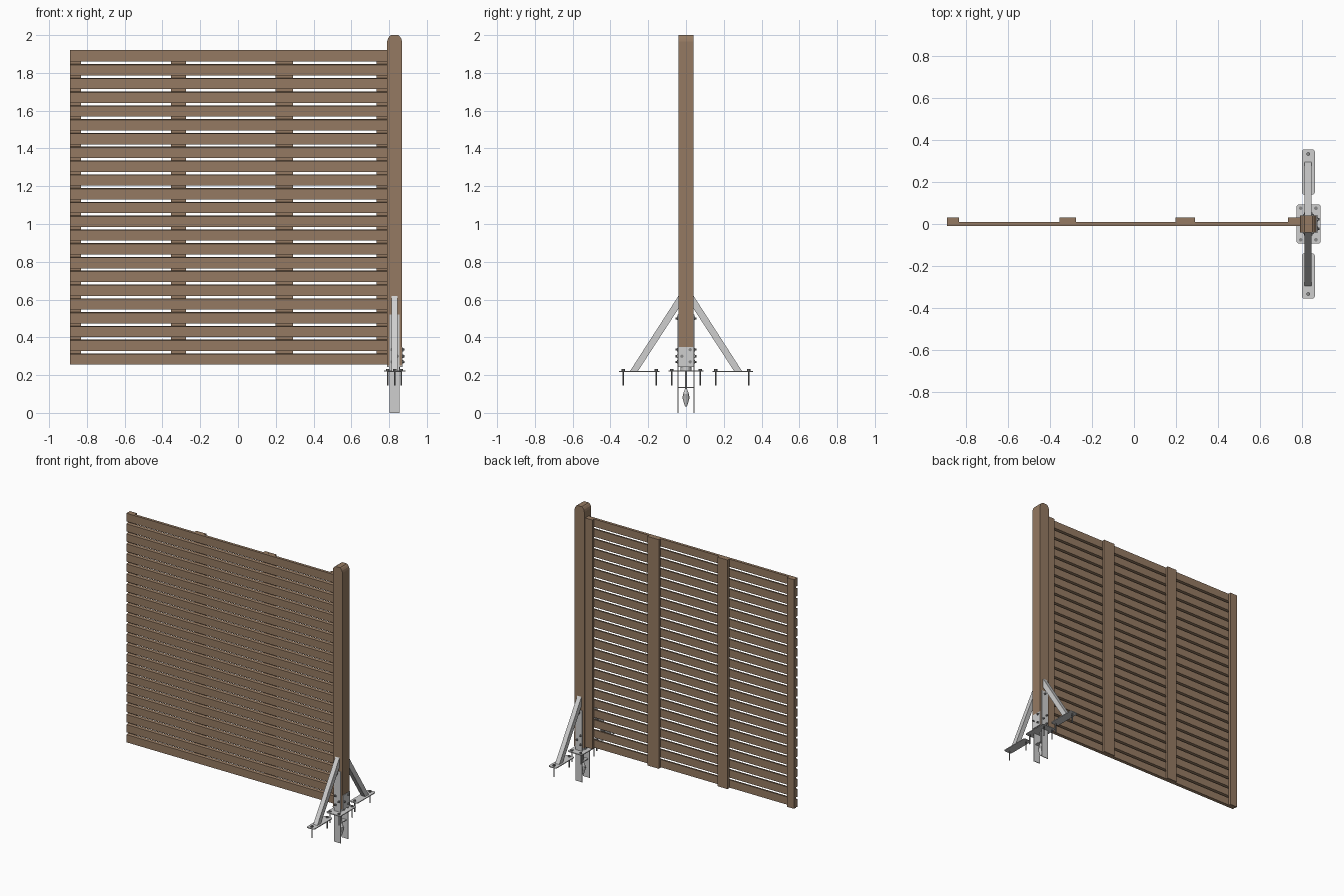
import bpy, bmesh, math
from mathutils import Vector, Matrix

if "Cube" in bpy.data.objects:
    bpy.data.objects.remove(bpy.data.objects["Cube"])


def mat(name, r, g, b):
    m = bpy.data.materials.new(name)
    m.diffuse_color = (r, g, b, 1)
    m.use_nodes = True
    m.node_tree.nodes["Principled BSDF"].inputs["Base Color"].default_value = m.diffuse_color
    return m


WOOD = mat("brown wood", 0.30, 0.195, 0.122)
STEEL = mat("galvanised steel", 0.62, 0.62, 0.62)
BOLT = mat("dark bolt steel", 0.25, 0.25, 0.25)
PX = 0.829   # post centre


def finish(bm, name, material):
    bmesh.ops.recalc_face_normals(bm, faces=bm.faces)
    me = bpy.data.meshes.new(name)
    bm.to_mesh(me)
    bm.free()
    me.materials.append(material)
    ob = bpy.data.objects.new(name, me)
    bpy.context.collection.objects.link(ob)
    return ob


def box(name, x, y, z, material):
    bm = bmesh.new()
    bmesh.ops.create_cube(bm, size=1)
    for v in bm.verts:
        v.co = Vector(((v.co.x + .5) * (x[1] - x[0]) + x[0],
                       (v.co.y + .5) * (y[1] - y[0]) + y[0],
                       (v.co.z + .5) * (z[1] - z[0]) + z[0]))
    return finish(bm, name, material)


def prism(name, pts, vec, material):
    """Extrude a flat outline along a vector."""
    bm = bmesh.new()
    f = bm.faces.new([bm.verts.new(p) for p in pts])
    r = bmesh.ops.extrude_face_region(bm, geom=[f])
    bmesh.ops.translate(bm, vec=vec,
                        verts=[v for v in r["geom"] if isinstance(v, bmesh.types.BMVert)])
    return finish(bm, name, material)


def rounded_plate(name, x, y, z, t, material, r=0.012):
    pts = []
    for cx, cy, a0 in ((x[1] - r, y[1] - r, 0), (x[0] + r, y[1] - r, 90),
                       (x[0] + r, y[0] + r, 180), (x[1] - r, y[0] + r, 270)):
        for k in range(4):
            a = math.radians(a0 + 30 * k)
            pts.append((cx + r * math.cos(a), cy + r * math.sin(a), z))
    return prism(name, pts, (0, 0, t), material)


def lathe(name, profile, pos, axis, material, seg=10):
    """Stack of cone sections: (radius, distance) along an axis."""
    bm = bmesh.new()
    rings = [[bm.verts.new((r * math.cos(2 * math.pi * i / seg),
                            r * math.sin(2 * math.pi * i / seg), h))
              for i in range(seg)] for r, h in profile]
    for a, b in zip(rings, rings[1:]):
        for i in range(seg):
            j = (i + 1) % seg
            bm.faces.new((a[i], a[j], b[j], b[i]))
    bm.faces.new(rings[0])
    bm.faces.new(rings[-1])
    rot = Vector((0, 0, 1)).rotation_difference(Vector(axis)).to_matrix().to_4x4()
    bm.transform(Matrix.Translation(pos) @ rot)
    return finish(bm, name, material)


# slats with slanted long edges
COUNT, Z0, PITCH, H, SK = 23, 0.255, 0.07295, 0.06, 0.004
for i in range(COUNT):
    z = Z0 + i * PITCH
    prism("slat", [(-0.89, -0.01, z), (-0.89, 0.01, z + SK),
                   (-0.89, 0.01, z + H), (-0.89, -0.01, z + H - SK * (i < COUNT - 1))],
          (1.682, 0, 0), WOOD)

# upright battens behind the slats
for x in ((-0.89, -0.832), (-0.355, -0.275), (0.198, 0.29), (0.732, 0.792)):
    box("batten", x, (0.01, 0.03), (0.255, 1.92), WOOD)

# post with top rounded across its width
half = 0.039
prof = [(-half, 0.25), (half, 0.25), (half, 1.967), (half - .004, 1.982), (half - .012, 1.994),
        (half - .02, 2.0), (-half + .02, 2.0), (-half + .012, 1.994),
        (-half + .004, 1.982), (-half, 1.967)]
prism("post", [(PX + x, -0.04, z) for x, z in prof], (0, 0.08, 0), WOOD)

# post shoe
box("shoe_floor", (PX - .04, PX + .042), (-0.04, 0.04), (0.244, 0.25), STEEL)
box("shoe_side", (PX + .039, PX + .043), (-0.042, 0.042), (0.244, 0.35), STEEL)
lathe("shoe_stem", [(0.028, 0), (0.028, 0.02)], (PX, 0, 0.225), (0, 0, 1), STEEL, 16)
rounded_plate("base_plate", (0.773, 0.888), (-0.093, 0.093), 0.219, 0.006, STEEL)


def ground_bolt(x, y):
    lathe("ground_bolt", [(0.004, 0), (0.004, 0.078), (0.009, 0.078), (0.009, 0.087)],
          (x, y, 0.145), (0, 0, 1), BOLT, 8)


def side_bolt(pos, axis):
    lathe("side_bolt", [(0.009, 0), (0.009, 0.003), (0.006, 0.003), (0.006, 0.01)],
          pos, axis, BOLT, 8)


for z in (0.27, 0.30, 0.335):
    side_bolt((PX + .043, 0.022 if z != 0.30 else -0.022, z), (1, 0, 0))

for s in (-1, 1):
    # ground blade running up the post face
    box("ground_blade", (0.803, 0.856), sorted((s * 0.04, s * 0.045)), (0, 0.52), STEEL)
    # diagonal brace
    prism("brace", [(0.812, s * y, z) for y, z in
                    ((0.296, 0.222), (0.254, 0.222), (0.041, 0.55), (0.041, 0.618))],
          (0.033, 0, 0), STEEL)
    rounded_plate("foot_plate", (0.798, 0.86), sorted((s * 0.14, s * 0.355)),
                  0.217, 0.006, STEEL)
    for y in (0.158, 0.333):
        ground_bolt(PX, s * y)
    for x in (0.793, 0.865):
        ground_bolt(x, s * 0.075)
    for x, z in ((0.815, 0.27), (0.844, 0.30), (0.815, 0.335), (PX, 0.50)):
        side_bolt((x, s * 0.045, z), (0, s, 0))

# cross bar and ground anchor between the blades
box("blade_crossbar", (0.815, 0.843), (-0.041, 0.041), (0.132, 0.138), STEEL)
lathe("anchor_rod", [(0.005, 0), (0.010, 0.012), (0.020, 0.045), (0.016, 0.065),
                     (0.006, 0.092), (0.006, 0.19)], (PX, 0, 0.035), (0, 0, 1), STEEL, 10)
